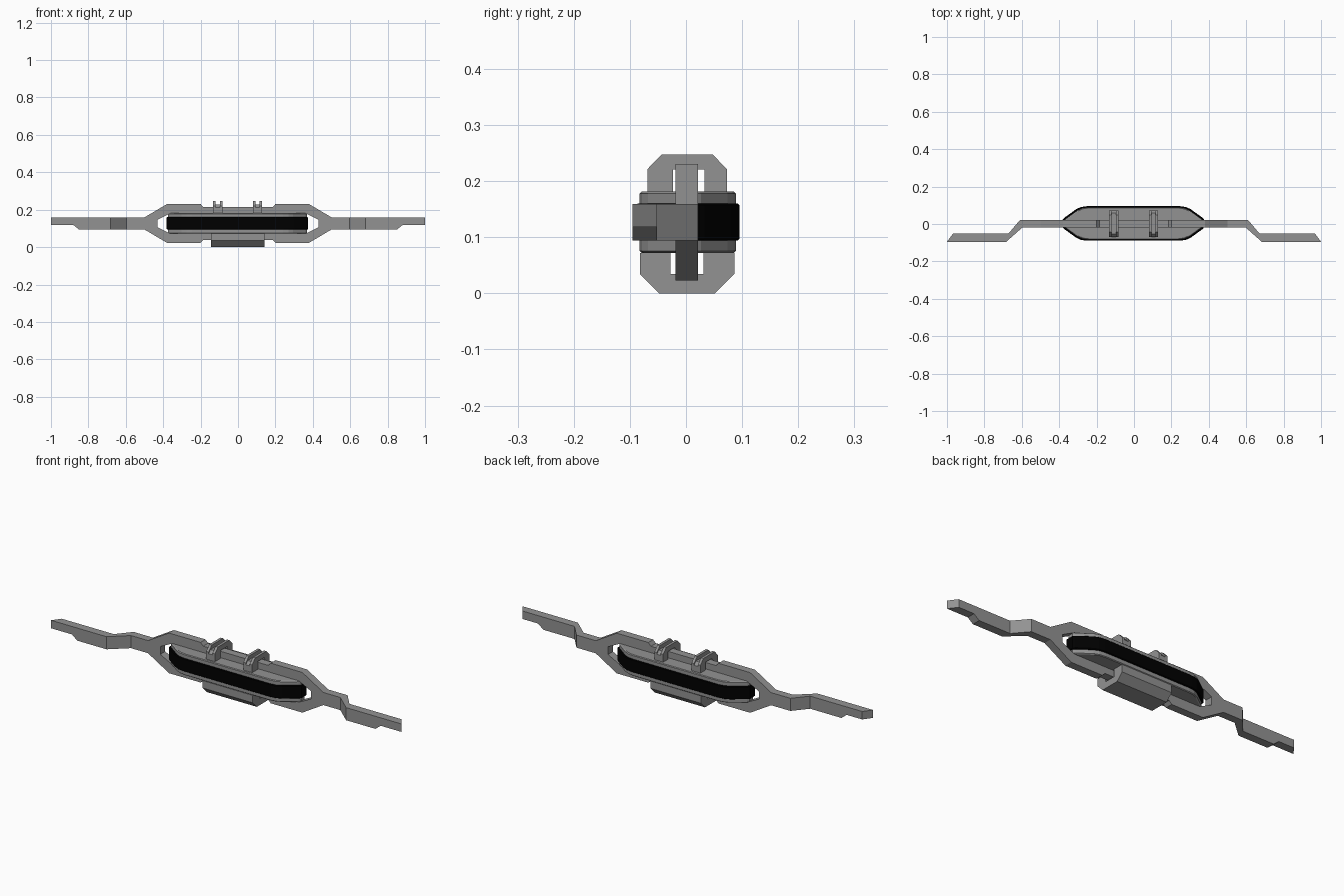
import bpy, bmesh

if "Cube" in bpy.data.objects:
    bpy.data.objects.remove(bpy.data.objects["Cube"])

MID = 0.1265   # height of the symmetry plane
CY = 0.003     # depth of the body's centre line


def make_material(name, value):
    mat = bpy.data.materials.new(name)
    mat.diffuse_color = (value, value, value, 1)
    mat.use_nodes = True
    mat.node_tree.nodes["Principled BSDF"].inputs["Base Color"].default_value = mat.diffuse_color
    return mat


grey = make_material("dark_grey", 0.29)
black = make_material("black", 0.0)


def make_object(name, bm, material=grey):
    bmesh.ops.remove_doubles(bm, verts=bm.verts, dist=1e-5)
    bmesh.ops.recalc_face_normals(bm, faces=bm.faces)
    mesh = bpy.data.meshes.new(name)
    bm.to_mesh(mesh)
    bm.free()
    obj = bpy.data.objects.new(name, mesh)
    bpy.context.collection.objects.link(obj)
    mesh.materials.append(material)
    return obj


def loft(bm, rings, cap_start=True, cap_end=True):
    """Join rings of points with quads and cap the ends."""
    loops = [[bm.verts.new(p) for p in ring] for ring in rings]
    n = len(loops[0])
    for a, b in zip(loops, loops[1:]):
        for i in range(n):
            j = (i + 1) % n
            bm.faces.new((a[i], a[j], b[j], b[i]))
    if cap_start:
        bm.faces.new(loops[0][::-1])
    if cap_end:
        bm.faces.new(loops[-1])


def extrude_x(name, profile, spans):
    """Extrude (y, z) profiles along x; one profile per span."""
    bm = bmesh.new()
    for prof, (x0, x1) in zip(profile, spans):
        part = bmesh.new()
        loft(bm, [[(x, y, z) for y, z in prof] for x in (x0, x1)])
        part.free()
    bmesh.ops.recalc_face_normals(bm, faces=bm.faces)
    return make_object(name, bm)


# Frame: hexagonal ring with a cranked, stepped arm at each end
outer = [(0.5, 0.0325), (0.38, 0.1035), (0.2, 0.1035), (0.185, 0.088)]
inner = [(0.43, 0.02), (0.36, 0.055), (0.2, 0.055), (0.185, 0.055)]


def around(quarter):
    top = quarter + [(-x, z) for x, z in reversed(quarter)]
    return top + [(x, -z) for x, z in reversed(top)]


bm = bmesh.new()
out_pts, in_pts = around(outer), around(inner)
n = len(out_pts)
ring = []
for (ox, oz), (ix, iz) in zip(out_pts, in_pts):
    ring.append([bm.verts.new(p) for p in (
        (ox, -0.019, MID + oz), (ix, -0.019, MID + iz),
        (ix, 0.021, MID + iz), (ox, 0.021, MID + oz))])
for i in range(n):
    a, b = ring[i], ring[(i + 1) % n]
    for k in range(4):
        if k == 3 and abs(a[0].co.x) > 0.49 and abs(b[0].co.x) > 0.49:
            continue  # left open where the arm joins
        m = (k + 1) % 4
        bm.faces.new((a[k], a[m], b[m], b[k]))

# arm stations: front x, front y, back x, back y, bottom z
stations = [(0.5, -0.019, 0.5, 0.021, 0.094),
            (0.597, -0.019, 0.61, 0.021, 0.094),
            (0.683, -0.095, 0.672, -0.052, 0.094),
            (0.85, -0.095, 0.85, -0.052, 0.094),
            (0.88, -0.095, 0.88, -0.052, 0.118),
            (1.0, -0.095, 0.968, -0.052, 0.118)]
for s in (-1, 1):
    loft(bm, [[(s * fx, fy, z0), (s * bx, by, z0),
               (s * bx, by, 0.159), (s * fx, fy, 0.159)]
              for fx, fy, bx, by, z0 in stations], cap_start=False)
make_object("cranked_frame", bm)

# Body: long capsule with faceted corners, a black band and two grey lids
quarter = [(0.378, 0.02), (0.37, 0.03), (0.305, 0.077), (0.28, 0.088), (0.25, 0.092)]


def capsule(z, inset):
    pts = [(x - inset, y - inset * 0.9) for x, y in quarter]
    half = pts + [(-x, y) for x, y in reversed(pts)]
    full = half + [(x, -y) for x, y in reversed(half)]
    return [(x - 0.003, y + CY, z) for x, y in full]


bm = bmesh.new()
loft(bm, [capsule(0.094, 0.003), capsule(0.097, 0), capsule(0.157, 0), capsule(0.16, 0.003)])
make_object("body_band", bm, black)

for name, s in (("upper_lid", 1), ("lower_lid", -1)):
    bm = bmesh.new()
    loft(bm, [capsule(MID + s * 0.032, 0.007), capsule(MID + s * 0.051, 0.007),
              capsule(MID + s * 0.0545, 0.011)])
    make_object(name, bm)


# Chamfered arch profile (y, z) used by the clips and the lower channel
def arch(half, flat, slot, z_foot, z_side, z_top, z_in):
    right = [(half, z_foot), (half, z_side), (flat, z_top)]
    left = [(-y, z) for y, z in reversed(right)]
    shell = [(y + 0.002, z) for y, z in right + left]
    y0, y1 = slot
    return shell + [(y0, z_foot), (y0, z_in), (y1, z_in), (y1, z_foot)]


# Two top clips: a recessed strap between two raised flanges
flange = arch(0.071, 0.046, (-0.023, 0.033), 0.178, 0.221, 0.247, 0.221)
strap = arch(0.071, 0.056, (-0.023, 0.033), 0.178, 0.212, 0.228, 0.221)
for name, cx in (("left_clip", -0.108), ("right_clip", 0.104)):
    extrude_x(name, [flange, strap, flange],
              [(cx - 0.025, cx - 0.011), (cx - 0.011, cx + 0.011), (cx + 0.011, cx + 0.025)])

# Lower channel: the same arch turned upside down, hung under the body
channel = arch(0.084, 0.05, (-0.028, 0.031), 0.072, 0.034, 0.0, 0.034)
extrude_x("lower_channel", [channel], [(-0.145, 0.141)])
